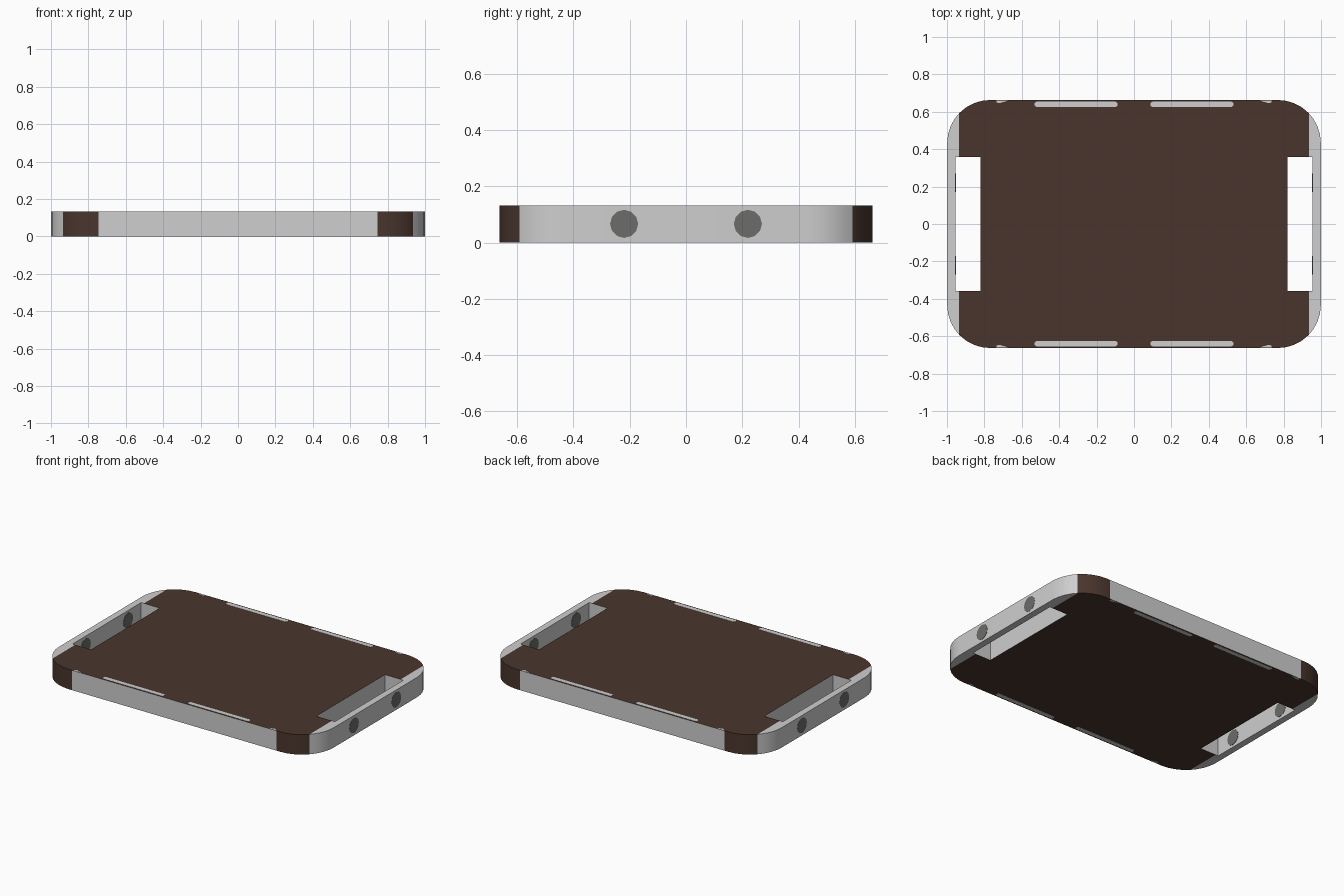
import bpy, bmesh, math
from mathutils import Vector

if "Cube" in bpy.data.objects:
    bpy.data.objects.remove(bpy.data.objects["Cube"])

HX, HY, H = 0.999, 0.663, 0.133     # half length, half width, height
R, E = 0.23, 0.001                  # corner radius, tiny proud offset


def material(name, rgb):
    m = bpy.data.materials.new(name)
    m.diffuse_color = (*rgb, 1)
    m.use_nodes = True
    m.node_tree.nodes["Principled BSDF"].inputs["Base Color"].default_value = m.diffuse_color
    return m


BROWN = material("dark brown", (0.068, 0.036, 0.027))
WHITE = material("light grey", (0.62, 0.62, 0.62))
STEEL = material("mid grey", (0.15, 0.15, 0.145))


def prism(name, pts, z0, z1, *mats):
    """Extrude a flat outline from z0 up to z1."""
    bm = bmesh.new()
    face = bm.faces.new([bm.verts.new((x, y, z0)) for x, y in pts])
    up = bmesh.ops.extrude_face_region(bm, geom=[face])["geom"]
    bmesh.ops.translate(bm, vec=(0, 0, z1 - z0),
                        verts=[v for v in up if isinstance(v, bmesh.types.BMVert)])
    bmesh.ops.recalc_face_normals(bm, faces=bm.faces)
    me = bpy.data.meshes.new(name)
    bm.to_mesh(me)
    bm.free()
    ob = bpy.data.objects.new(name, me)
    bpy.context.collection.objects.link(ob)
    for m in mats:
        me.materials.append(m)
    return ob


def rounded(cx, cy, hx, hy, r, n):
    """Rounded rectangle outline, n segments per corner."""
    pts = []
    for k, (sx, sy) in enumerate([(1, 1), (-1, 1), (-1, -1), (1, -1)]):
        for i in range(n + 1):
            a = math.pi / 2 * (k + i / n)
            pts.append((cx + sx * (hx - r) + r * math.cos(a),
                        cy + sy * (hy - r) + r * math.sin(a)))
    return pts


# Tray body with two handle slots
body = prism("tray_body", rounded(0, 0, HX, HY, R, 8), E, H - E, BROWN, WHITE)
for s in (-1, 1):
    x0, x1 = s * 0.82, s * 0.955
    cutter = prism("slot_cutter", [(x0, -0.357), (x1, -0.357), (x1, 0.357), (x0, 0.357)], -0.1, 0.3)
    mod = body.modifiers.new("slot", 'BOOLEAN')
    mod.object, mod.operation, mod.solver = cutter, 'DIFFERENCE', 'EXACT'
    bpy.context.view_layer.objects.active = body
    bpy.ops.object.modifier_apply(modifier=mod.name)
    bpy.data.objects.remove(cutter)

# Cut the colour borders, then colour ends, long sides and slot walls light
bm = bmesh.new()
bm.from_mesh(body.data)
for x in (-0.935, -0.745, 0.745, 0.935):
    bmesh.ops.bisect_plane(bm, geom=bm.verts[:] + bm.edges[:] + bm.faces[:], dist=1e-5,
                           plane_co=Vector((x, 0, 0)), plane_no=Vector((1, 0, 0)))
for f in bm.faces:
    c = f.calc_center_median()
    wall = abs(f.normal.z) < 0.5
    long_side = wall and abs(c.x) < 0.744 and abs(c.y) > 0.6
    slot_wall = wall and abs(c.y) < 0.4
    f.material_index = int(abs(c.x) > 0.935 or long_side or slot_wall)
bm.to_mesh(body.data)
bm.free()
bpy.ops.object.select_all(action='DESELECT')
body.select_set(True)
bpy.context.view_layer.objects.active = body
bpy.ops.object.shade_smooth_by_angle(angle=math.radians(30))

for sx in (-1, 1):
    for sy in (-1, 1):
        # Light inlay strips along the long edges, showing above and below
        prism("edge_inlay", rounded(sx * 0.31, sy * 0.64, 0.222, 0.014, 0.012, 3), 0, H, WHITE)
        prism("corner_inlay", [(sx * x, sy * y) for x, y in
              ((0.675, 0.659), (0.735, 0.662), (0.735, 0.65), (0.72, 0.646))], 0, H, WHITE)
        # Round bolts through the thin end walls
        bpy.ops.mesh.primitive_cylinder_add(vertices=12, radius=0.05, depth=0.047,
                                            location=(sx * 0.9765, sy * 0.22, 0.067),
                                            rotation=(0, math.pi / 2, 0))
        bolt = bpy.context.object
        bolt.name = "end_bolt"
        bolt.data.materials.append(STEEL)
